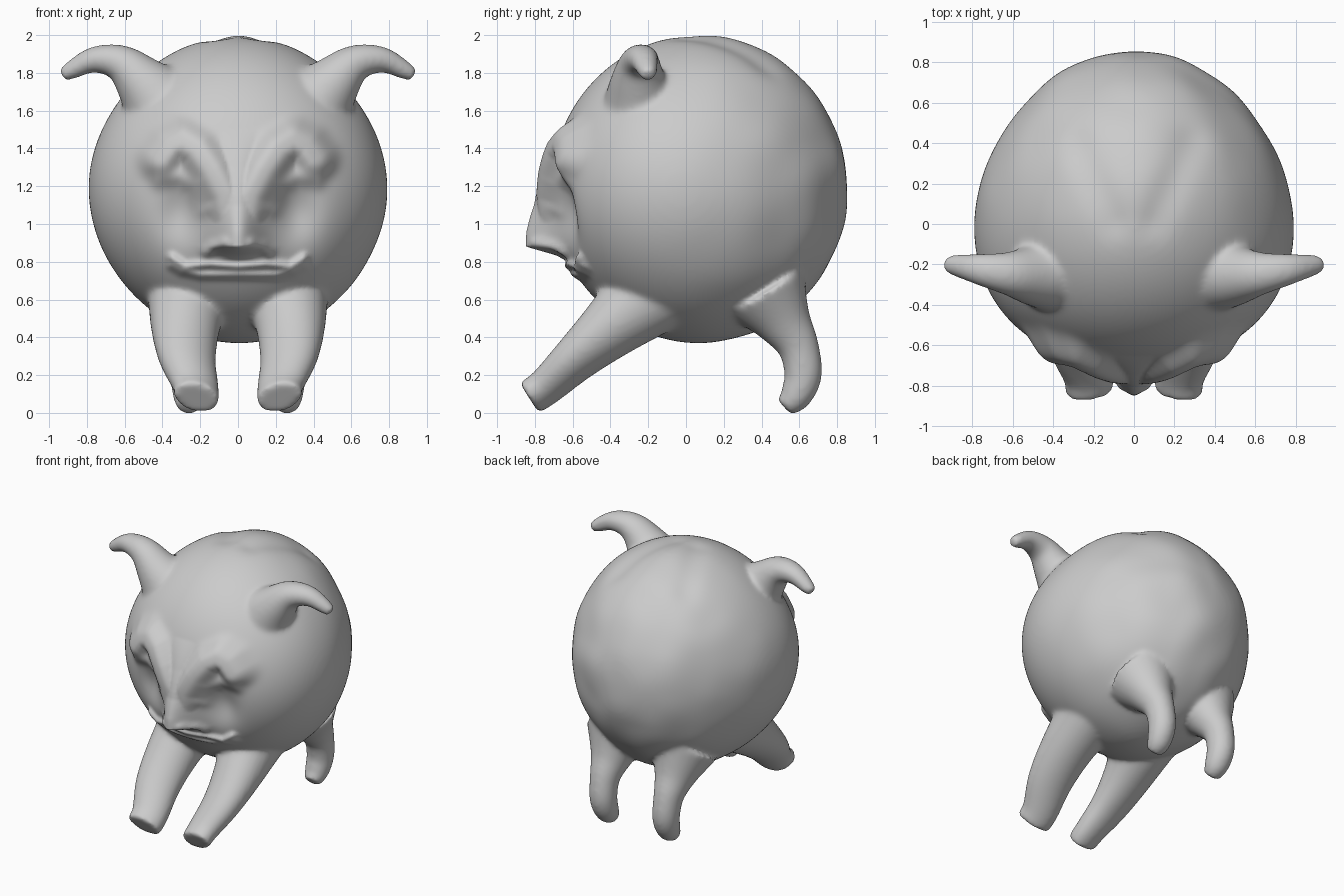
import bpy, bmesh, math
from mathutils import Vector, noise

old = bpy.data.objects.get("Cube")
if old:
    bpy.data.objects.remove(old, do_unlink=True)

CENTRE = Vector((0, 0.07, 1.185))
SIZE = Vector((0.79, 0.785, 0.815))


def bump(x, z, cx, cz, wx, wz):
    return math.exp(-((x - cx) / wx) ** 2 - ((z - cz) / wz) ** 2)


def ridge(x, z, path, width, power=2):
    """Soft ridge following a path; a higher power gives a flatter top."""
    p, best = Vector((x, z)), 9
    for a, b in zip(path, path[1:]):
        a, b = Vector(a), Vector(b)
        t = max(0, min(1, (p - a).dot(b - a) / (b - a).length_squared))
        best = min(best, (p - a.lerp(b, t)).length)
    return math.exp(-(best / width) ** power)


def lookup(table, v):
    for (a, fa), (b, fb) in zip(table, table[1:]):
        if a <= v <= b:
            return fa + (fb - fa) * (v - a) / (b - a)
    return 0


NOSE = [(0.80, 0), (0.835, 0.05), (0.88, 0.19), (0.95, 0.165),
        (1.1, 0.095), (1.3, 0.04), (1.5, 0)]
BROW = [(0.03, 0.95), (0.07, 1.15), (0.14, 1.28), (0.22, 1.4),
        (0.3, 1.45), (0.37, 1.42), (0.42, 1.35)]
LID = [(0.18, 1.08), (0.23, 1.2), (0.31, 1.25), (0.42, 1.23)]
UPPER_LIP = [(0, 0.775), (0.15, 0.785), (0.28, 0.775), (0.35, 0.82)]
LOWER_LIP = [(0, 0.73), (0.2, 0.73), (0.3, 0.75), (0.35, 0.78)]
NOSTRIL = [(0.08, 0.9), (0.13, 0.88), (0.16, 0.85)]


def face_height(x, z):
    x = abs(x)
    nose = lookup(NOSE, z) * math.exp(-(x / 0.115) ** 2)
    h = max(nose, 0.08 * ridge(x, z, BROW, 0.095, 3))
    h -= 0.075 * bump(x, z, 0.3, 1.07, 0.12, 0.17)
    h += 0.02 * ridge(x, z, LID, 0.045)
    h += 0.03 * ridge(x, z, NOSTRIL, 0.03)
    h += 0.032 * ridge(x, z, UPPER_LIP, 0.024) + 0.025 * ridge(x, z, LOWER_LIP, 0.024)
    return h


bm = bmesh.new()

# Round body, fullest ahead of the middle, with a crown groove and soft lumps
bmesh.ops.create_icosphere(bm, subdivisions=6, radius=1)
for v in bm.verts:
    n = v.co.normalized()
    p = CENTRE + n * SIZE
    p.x *= 1 - 0.08 * n.z ** 2
    p.y -= 0.09 * n.x ** 2
    if p.y > -0.2:
        p += n * noise.noise(n * 3.2) * 0.015 * min(1, p.y + 0.2)
    if p.z > 1.5:
        p.z -= 0.02 * ridge(abs(p.x), p.y, [(0.1, 0.02), (0.28, 0.4)], 0.08)
    v.co = p


def limb(points, side, mirror, sides=24, steps=5):
    """Loft of elliptical rings; each point is x, y, z, half width, half depth."""
    pts = [Vector(p) for p in points]
    pts = [pts[0] * 2 - pts[1]] + pts + [pts[-1] * 2 - pts[-2]]
    path = []
    for a, b, c, d in zip(pts, pts[1:], pts[2:], pts[3:]):
        for i in range(steps):
            t = i / steps
            path.append(0.5 * (2 * b + (c - a) * t + (2 * a - 5 * b + 4 * c - d) * t * t
                               + (3 * b - a - 3 * c + d) * t ** 3))
    path.append(pts[-2])
    rings = []
    for i, p in enumerate(path):
        tangent = Vector((path[min(i + 1, len(path) - 1)] - path[max(i - 1, 0)])[:3]).normalized()
        u = Vector(side)
        u = (u - tangent * u.dot(tangent)).normalized()
        w = tangent.cross(u)
        ring = []
        for k in range(sides):
            a = math.tau * k / sides
            co = Vector(p[:3]) + u * math.cos(a) * p[3] + w * math.sin(a) * p[4]
            co.x *= mirror
            ring.append(bm.verts.new(co))
        rings.append(ring)
    for r, s in zip(rings, rings[1:]):
        for k in range(sides):
            j = (k + 1) % sides
            bm.faces.new((r[k], r[j], s[j], s[k]))
    bm.faces.new(rings[0])
    bm.faces.new(rings[-1])


EAR = [(0.38, -0.22, 1.6, 0.25, 0.25), (0.5, -0.25, 1.74, 0.16, 0.155),
       (0.62, -0.245, 1.85, 0.11, 0.1), (0.76, -0.225, 1.87, 0.08, 0.07),
       (0.88, -0.205, 1.815, 0.055, 0.05), (0.93, -0.2, 1.785, 0.04, 0.035)]
FRONT_LEG = [(0.26, -0.17, 0.65, 0.22, 0.24), (0.28, -0.40, 0.45, 0.185, 0.165),
             (0.27, -0.58, 0.29, 0.16, 0.12), (0.225, -0.74, 0.14, 0.13, 0.095),
             (0.22, -0.83, 0.08, 0.125, 0.09)]
BACK_LEG = [(0.27, 0.42, 0.64, 0.24, 0.24), (0.27, 0.52, 0.48, 0.15, 0.15),
            (0.27, 0.595, 0.35, 0.105, 0.11), (0.265, 0.62, 0.2, 0.095, 0.1),
            (0.26, 0.58, 0.09, 0.085, 0.085), (0.26, 0.52, 0.03, 0.06, 0.055)]

# Mirrored ears and legs
for mirror in (1, -1):
    limb(EAR, (0, 1, 0), mirror)
    limb(FRONT_LEG, (1, 0, 0.5), mirror)
    limb(BACK_LEG, (1, 0, 0), mirror)

bmesh.ops.recalc_face_normals(bm, faces=bm.faces)
mesh = bpy.data.meshes.new("creature_body")
bm.to_mesh(mesh)
bm.free()
body = bpy.data.objects.new("creature_body", mesh)
bpy.context.collection.objects.link(body)

# Fuse the parts into one clay-like skin with soft joints
fuse = body.modifiers.new("fuse", "REMESH")
fuse.mode = "VOXEL"
fuse.voxel_size = 0.014
soften = body.modifiers.new("soften", "SMOOTH")
soften.factor = 0.5
soften.iterations = 18
bpy.context.view_layer.update()
skin = bpy.data.meshes.new_from_object(body.evaluated_get(bpy.context.evaluated_depsgraph_get()))
body.modifiers.clear()
body.data = skin
bpy.data.meshes.remove(mesh)

# Face sculpted into the fused skin: nose, brows, eye hollows and lips
for v in skin.vertices:
    if v.co.y < -0.2 and v.co.z > 0.66:
        v.co.y -= face_height(v.co.x, v.co.z) * min(1, (-0.2 - v.co.y) / 0.2)

# Plain clay colour
clay = bpy.data.materials.new("grey_clay")
clay.use_nodes = True
colour = (0.6, 0.6, 0.6, 1)
clay.diffuse_color = colour
clay.node_tree.nodes["Principled BSDF"].inputs["Base Color"].default_value = colour
skin.materials.clear()
skin.materials.append(clay)
skin.polygons.foreach_set("use_smooth", [True] * len(skin.polygons))
